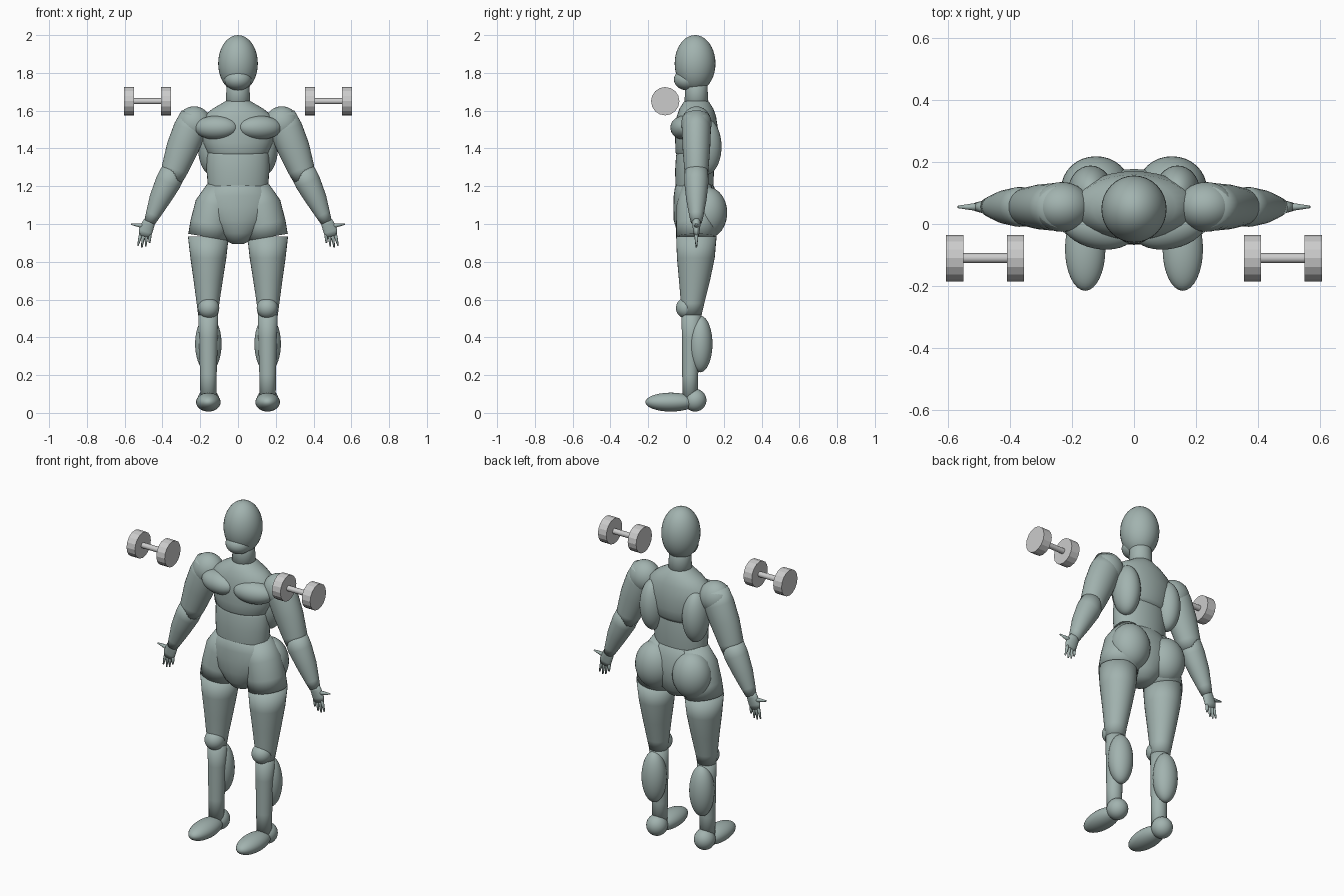
import bpy, bmesh, math
from mathutils import Vector, Matrix

old = bpy.data.objects.get("Cube")
if old:
    bpy.data.objects.remove(old)


def material(name, rgb):
    m = bpy.data.materials.new(name)
    m.use_nodes = True
    m.diffuse_color = (*rgb, 1)
    m.node_tree.nodes["Principled BSDF"].inputs["Base Color"].default_value = (*rgb, 1)
    return m


SKIN = material("grey_green", (0.36, 0.45, 0.43))
METAL = material("light_grey", (0.6, 0.6, 0.6))
SIDES = (("left", 1), ("right", -1))
MID = 0.055  # depth of the body's centre line


def finish(bm, name, mat, smooth=True):
    bmesh.ops.recalc_face_normals(bm, faces=bm.faces)
    for f in bm.faces:
        f.smooth = smooth
    mesh = bpy.data.meshes.new(name)
    bm.to_mesh(mesh)
    bm.free()
    mesh.materials.append(mat)
    ob = bpy.data.objects.new(name, mesh)
    bpy.context.collection.objects.link(ob)
    return ob


def ellipsoid(name, centre, radii, tilt=0):
    """Ball scaled to radii, turned about z by tilt."""
    bm = bmesh.new()
    bmesh.ops.create_uvsphere(bm, u_segments=32, v_segments=20, radius=1)
    m = Matrix.Translation(centre) @ Matrix.Rotation(tilt, 4, "Z") @ Matrix.Diagonal((*radii, 1))
    bmesh.ops.transform(bm, matrix=m, verts=bm.verts)
    return finish(bm, name, SKIN)


def tube(name, rings, side=1, n=32):
    """Loft of rings (x, y, z, half width, half depth) whose path lies in an xz plane."""
    bm = bmesh.new()
    pts = [Vector((side * r[0], r[1], r[2])) for r in rings]
    depth = Vector((0, 1, 0))
    loops = []
    for i, r in enumerate(rings):
        d = pts[min(i + 1, len(pts) - 1)] - pts[max(i - 1, 0)]
        d.y = 0
        across = depth.cross(d.normalized())
        loops.append([bm.verts.new(pts[i] + across * r[3] * math.cos(a) + depth * r[4] * math.sin(a))
                      for a in (math.tau * k / n for k in range(n))])
    for a, b in zip(loops, loops[1:]):
        for k in range(n):
            bm.faces.new((a[k], a[(k + 1) % n], b[(k + 1) % n], b[k]))
    bm.faces.new(loops[0])
    bm.faces.new(loops[-1])
    return finish(bm, name, SKIN)


def trunk(name, rows):
    """Centred upright loft of rows (z, y, half width, half depth)."""
    return tube(name, [(0, y, z, w, d) for z, y, w, d in rows])


def cylinder(name, x, length, radius, sides, smooth):
    bm = bmesh.new()
    bmesh.ops.create_cone(bm, cap_ends=True, segments=sides, radius1=radius, radius2=radius, depth=length)
    m = Matrix.Translation((x, -0.11, 1.65)) @ Matrix.Rotation(math.pi / 2, 4, "Y")
    bmesh.ops.transform(bm, matrix=m, verts=bm.verts)
    ob = finish(bm, name, METAL, smooth)
    for f in ob.data.polygons:
        if len(f.vertices) > 4:
            f.use_smooth = False


# Head and trunk
ellipsoid("head", (0, 0.048, 1.85), (0.105, 0.108, 0.15))
ellipsoid("jaw", (0, 0.008, 1.765), (0.072, 0.072, 0.058))
trunk("neck", [(1.8, MID, .06, .06), (1.7, MID, .062, .06), (1.6, MID, .068, .066)])
trunk("chest", [(1.66, MID, .05, .05), (1.645, MID, .075, .068), (1.61, MID, .135, .09),
                (1.57, MID, .185, .104), (1.5, MID, .2, .115), (1.43, MID, .185, .112),
                (1.38, .052, .166, .108), (1.35, .05, .14, .09)])
trunk("abdomen", [(1.42, .05, .15, .09), (1.36, .047, .165, .1), (1.28, .045, .166, .103),
                  (1.2, .045, .16, .1), (1.12, .045, .15, .09)])
trunk("pelvis", [(1.22, .045, .12, .085), (1.2, .045, .158, .103), (1.15, .05, .188, .115),
                 (1.09, .055, .202, .122), (1.02, .055, .168, .12), (.95, .055, .108, .1),
                 (.91, .055, .065, .07), (.895, .055, .03, .03)])

for word, s in SIDES:
    ellipsoid(word + "_breast", (s * .115, -.012, 1.51), (.118, .068, .063), s * .2)
    ellipsoid(word + "_back_muscle", (s * .14, .105, 1.41), (.072, .083, .15))
    ellipsoid(word + "_buttock", (s * .122, .115, 1.06), (.112, .103, .135))

    # Leg
    tube(word + "_hip", [(.09, MID, 1.2, .07, .08), (.122, MID, 1.1, .105, .105),
                         (.145, MID, 1.0, .108, .107), (.157, MID, .93, .108, .107)], s)
    tube(word + "_thigh", [(.157, MID, .935, .108, .107), (.157, .052, .82, .095, .1),
                           (.158, .045, .7, .077, .082), (.159, .035, .58, .06, .062),
                           (.158, .03, .52, .053, .053)], s)
    tube(word + "_shin", [(.158, .03, .57, .054, .054), (.157, .028, .4, .05, .05),
                          (.157, .022, .2, .044, .042), (.157, .022, .06, .042, .04)], s)
    ellipsoid(word + "_kneecap", (s * .155, .002, .555), (.056, .055, .056))
    ellipsoid(word + "_calf", (s * .157, .075, .365), (.07, .065, .15))
    ellipsoid(word + "_heel", (s * .157, .048, .067), (.058, .06, .06))
    ellipsoid(word + "_foot", (s * .157, -.08, .057), (.065, .135, .05))

    # Arm
    ellipsoid(word + "_shoulder", (s * .232, MID, 1.53), (.092, .08, .093))
    tube(word + "_upper_arm", [(.225, MID, 1.57, .08, .07), (.255, MID, 1.5, .088, .077),
                               (.295, MID, 1.4, .085, .073), (.335, MID, 1.29, .071, .064),
                               (.352, MID, 1.24, .06, .06)], s)
    tube(word + "_forearm", [(.332, MID, 1.3, .065, .062), (.37, MID, 1.22, .068, .064),
                             (.415, MID, 1.13, .056, .054), (.45, MID, 1.05, .039, .039),
                             (.468, MID, 1.01, .03, .03)], s)

    # Hand: palm, thumb pointing outward, four fanned fingers
    tube(word + "_palm", [(.466, MID, 1.03, .024, .024), (.475, MID, 1.0, .034, .022),
                          (.49, MID, .96, .037, .017), (.496, MID, .935, .03, .012)], s)
    tube(word + "_thumb", [(.48, MID, .985, .014, .014), (.52, MID, .993, .011, .011),
                           (.567, MID, 1.0, .004, .004)], s, 12)
    for i, (root, tip, low) in enumerate(((.467, .468, .9), (.483, .489, .88),
                                          (.498, .509, .875), (.512, .53, .885))):
        tube(f"{word}_finger_{i + 1}", [(root, MID, .96, .009, .01),
                                        ((root + tip) / 2, MID, .92, .008, .009),
                                        (tip, MID, low, .004, .004)], s, 12)

    # Dumbbell
    cylinder(word + "_dumbbell_bar", s * .479, .2, .016, 16, True)
    for part, x in (("inner", .381), ("outer", .577)):
        cylinder(f"{word}_dumbbell_{part}_weight", s * x, .055, .075, 16, False)
